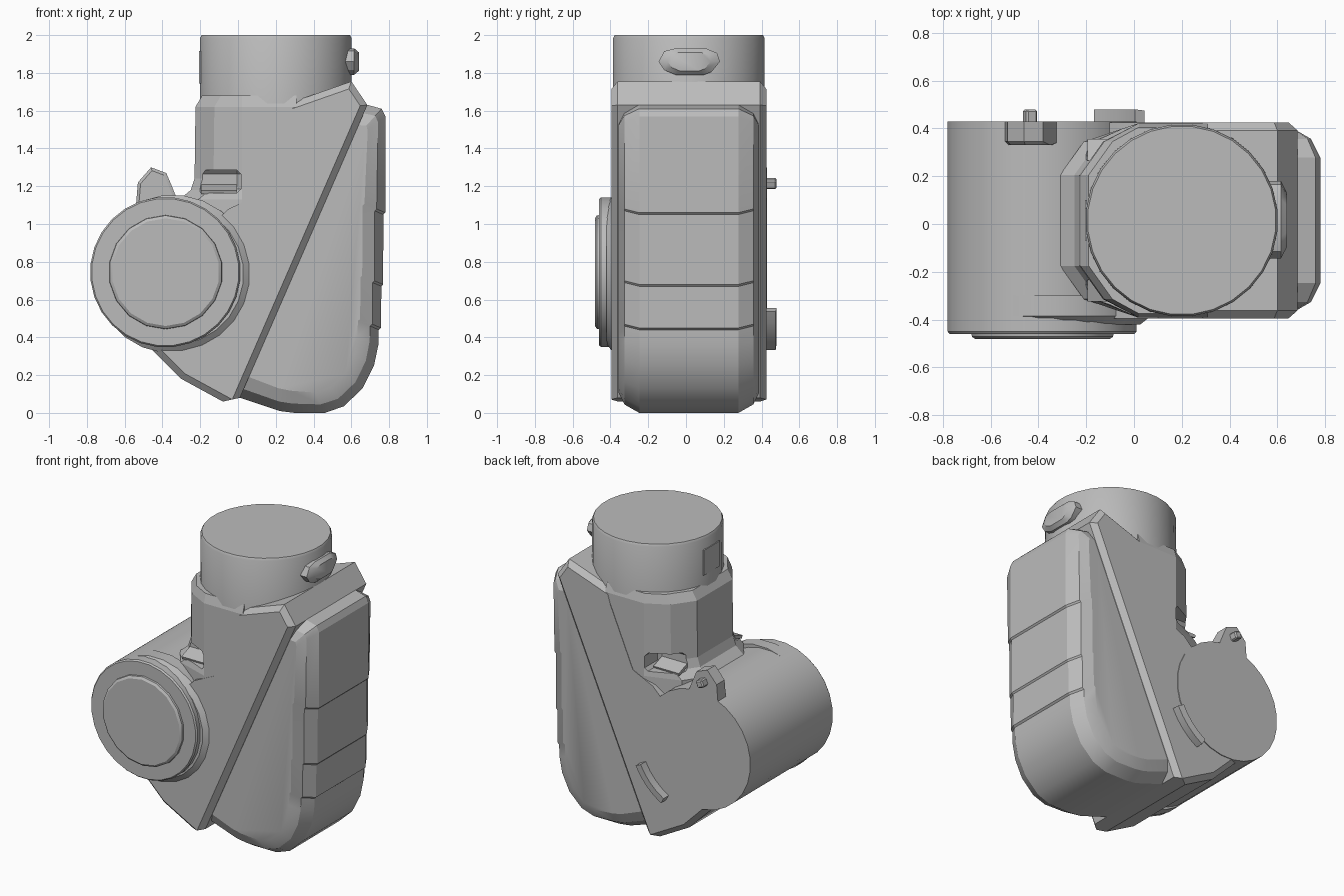
import bpy, bmesh, math
from mathutils import Vector, Matrix
from mathutils.geometry import intersect_point_line

cube = bpy.data.objects.get("Cube")
if cube:
    bpy.data.objects.remove(cube, do_unlink=True)

grey = bpy.data.materials.new("matte_grey")
grey.use_nodes = True
grey.diffuse_color = (0.5, 0.5, 0.5, 1)
grey.node_tree.nodes["Principled BSDF"].inputs["Base Color"].default_value = (0.5, 0.5, 0.5, 1)


def finish(name, bm, angle=32):
    """Turn the bmesh into a grey object; angle 0 keeps it flat shaded."""
    bmesh.ops.recalc_face_normals(bm, faces=bm.faces)
    mesh = bpy.data.meshes.new(name)
    bm.to_mesh(mesh)
    bm.free()
    mesh.materials.append(grey)
    ob = bpy.data.objects.new(name, mesh)
    bpy.context.collection.objects.link(ob)
    if angle:
        bpy.ops.object.select_all(action='DESELECT')
        ob.select_set(True)
        bpy.context.view_layer.objects.active = ob
        bpy.ops.object.shade_smooth_by_angle(angle=math.radians(angle))
    return ob


def loft(name, rings, angle=32):
    """Skin a list of equal-length point rings and cap both ends."""
    bm = bmesh.new()
    vs = [[bm.verts.new(p) for p in ring] for ring in rings]
    n = len(vs[0])
    for a, b in zip(vs, vs[1:]):
        for i in range(n):
            j = (i + 1) % n
            bm.faces.new((a[i], a[j], b[j], b[i]))
    bm.faces.new(vs[0])
    bm.faces.new(vs[-1])
    return finish(name, bm, angle)


def round_part(name, centre, axis, steps, sides=24):
    """Turned part: steps are (position along axis, radius)."""
    rings = []
    for pos, r in steps:
        ring = []
        for i in range(sides):
            t = math.tau * (i + 0.5) / sides
            u, v = centre[0] + r * math.cos(t), centre[1] + r * math.sin(t)
            ring.append((u, v, pos) if axis == 'z' else (u, pos, v))
        rings.append(ring)
    return loft(name, rings)


def prism(name, outline, y0, y1, width, rule):
    """Extrude an x-z outline along y and chamfer the rim edges the rule picks."""
    bm = bmesh.new()
    front = bm.faces.new([bm.verts.new((x, y0, z)) for x, z in outline])
    new = bmesh.ops.extrude_face_region(bm, geom=[front], use_keep_orig=True)["geom"]
    for v in (g for g in new if isinstance(g, bmesh.types.BMVert)):
        v.co.y = y1
    rim = []
    for e in bm.edges:
        a, b = (v.co for v in e.verts)
        if abs(a.y - b.y) < 0.001 and rule((a + b) / 2):
            rim.append(e)
    bmesh.ops.bevel(bm, geom=rim, offset=width, segments=1, affect='EDGES',
                    clamp_overlap=True)
    return finish(name, bm, 25)


def block(name, size, loc, bevel=0.0, turn=0.0, axis='Y'):
    bm = bmesh.new()
    bmesh.ops.create_cube(bm, size=1)
    bmesh.ops.scale(bm, vec=size, verts=bm.verts)
    if bevel:
        bmesh.ops.bevel(bm, geom=bm.edges[:], offset=bevel, segments=1, affect='EDGES')
    bm.transform(Matrix.Translation(loc) @ Matrix.Rotation(math.radians(turn), 4, axis))
    return finish(name, bm, 0)


MID = 0.015

# Right-hand housing slab: outer rim drawn in towards the diagonal seam
slab = [(0.01, 0.08), (0.22, 0.01), (0.3, 0.0), (0.46, 0.0), (0.56, 0.035),
        (0.66, 0.13), (0.72, 0.25), (0.743, 0.36), (0.745, 0.44), (0.757, 0.45),
        (0.759, 0.67), (0.768, 0.68), (0.77, 1.05), (0.78, 1.06), (0.78, 1.57),
        (0.76, 1.61), (0.67, 1.635)]
SEAM_LOW, SEAM_HIGH = Vector((0.2, 0.53)), Vector((0.57, 1.4))


def inset(outline, amount):
    pts = []
    for p in map(Vector, outline):
        t = intersect_point_line(p, SEAM_LOW, SEAM_HIGH)[1]
        target = SEAM_LOW.lerp(SEAM_HIGH, min(max(t, 0), 1))
        pts.append(p + (target - p).normalized() * amount)
    return pts


steps = [(0.355, 0.12), (0.325, 0.05), (0.25, 0.0)]
rims = [(-y, d) for y, d in steps] + [(y, d) for y, d in reversed(steps)]
loft("side_housing", [[(p.x, MID + y * 1.05, p.y) for p in inset(slab, d)]
                      for y, d in rims], 25)

# Main body, chamfered down to the slab along the diagonal seam
body = [(0.01, 0.08), (-0.08, 0.06), (-0.3, 0.18), (-0.48, 0.36), (-0.38, 0.75),
        (-0.05, 1.08), (0.1, 1.15), (0.27, 1.55), (0.3, 1.65), (0.6, 1.755),
        (0.685, 1.63)]
prism("main_body", body, -0.395, 0.425, 0.045,
      lambda m: m.z > 1.62 or (m.z < 0.3 and m.x < -0.1) or (m.x > 0.3 and m.z < 1))


# Faceted column under the neck, flared at its foot
def column_ring(left, z, half=0.407):
    side = [(left, 0.19), (left + 0.1, 0.33), (0.02, half), (0.31, half)]
    pts = [(x, MID + y, z) for x, y in side]
    return pts + [(x, MID - y, z) for x, y in reversed(side)]


column = loft("column", [column_ring(-0.31, 0.85), column_ring(-0.31, 1.13),
                         column_ring(-0.25, 1.18), column_ring(-0.23, 1.24),
                         column_ring(-0.225, 1.62), column_ring(-0.19, 1.68, 0.39)], 0)

# Recessed slots at the foot of the column, front and back
for sign, label in ((-1, "front"), (1, "back")):
    cutter = block(label + "_slot_cutter", (0.23, 0.3, 0.12),
                   (-0.1, MID + sign * 0.4, 1.225), 0.02)
    cutter.hide_render = True
    cutter.hide_viewport = True
    cut = column.modifiers.new(label + "_slot", 'BOOLEAN')
    cut.operation = 'DIFFERENCE'
    cut.solver = 'EXACT'
    cut.object = cutter
    block(label + "_slot_ramp", (0.19, 0.1, 0.02), (-0.1, MID + sign * 0.29, 1.185),
          turn=-sign * 20, axis='X')

# Upper neck with its side knob and a thin plate on the opposite side
round_part("neck", (0.2, MID), 'z', [(1.5, 0.405), (1.985, 0.403), (2.0, 0.395)], 28)
knob = [(-0.16, 0.0), (-0.13, 0.055), (-0.07, 0.07), (0.09, 0.07), (0.15, 0.045),
        (0.165, 0.0), (0.12, -0.055), (0.08, -0.07), (-0.07, -0.07), (-0.13, -0.045)]
loft("neck_knob", [[(x, MID + y * s, 1.86 + z * s) for y, z in knob]
                   for x, s in ((0.55, 1), (0.615, 1), (0.64, 0.7))])
block("neck_plate", (0.009, 0.17, 0.17), (-0.201, MID, 1.83))

# Horizontal barrel with flange and front cap
round_part("barrel", (-0.385, 0.745), 'y', [(-0.46, 0.39), (-0.45, 0.398), (0.43, 0.398)], 28)
round_part("barrel_flange", (-0.345, 0.735), 'y', [(-0.3, 0.42), (-0.385, 0.42), (-0.42, 0.375)], 24)
round_part("barrel_cap", (-0.383, 0.745), 'y', [(-0.44, 0.305), (-0.472, 0.3), (-0.482, 0.285)], 18)

# Lug on top of the barrel, with a small pin at the back
lug = [(-0.54, 1.1), (-0.53, 1.22), (-0.46, 1.3), (-0.38, 1.27), (-0.35, 1.2),
       (-0.31, 1.1)]
prism("barrel_lug", lug, 0.33, 0.43, 0.015, lambda m: m.z > 1.12 and m.y < 0.4)
block("lug_pin", (0.05, 0.08, 0.05), (-0.435, 0.44, 1.215), 0.008, 20)

# Curved bar standing off the back, following the barrel edge
arc = []
for i in range(5):
    t = math.radians(-60 + 8.5 * i)
    c, s = math.cos(t), math.sin(t)
    arc.append([(-0.383 + r * c, y, 0.745 + r * s)
                for r, y in ((0.43, 0.4), (0.43, 0.48), (0.475, 0.475), (0.475, 0.4))])
loft("back_bar", arc)
